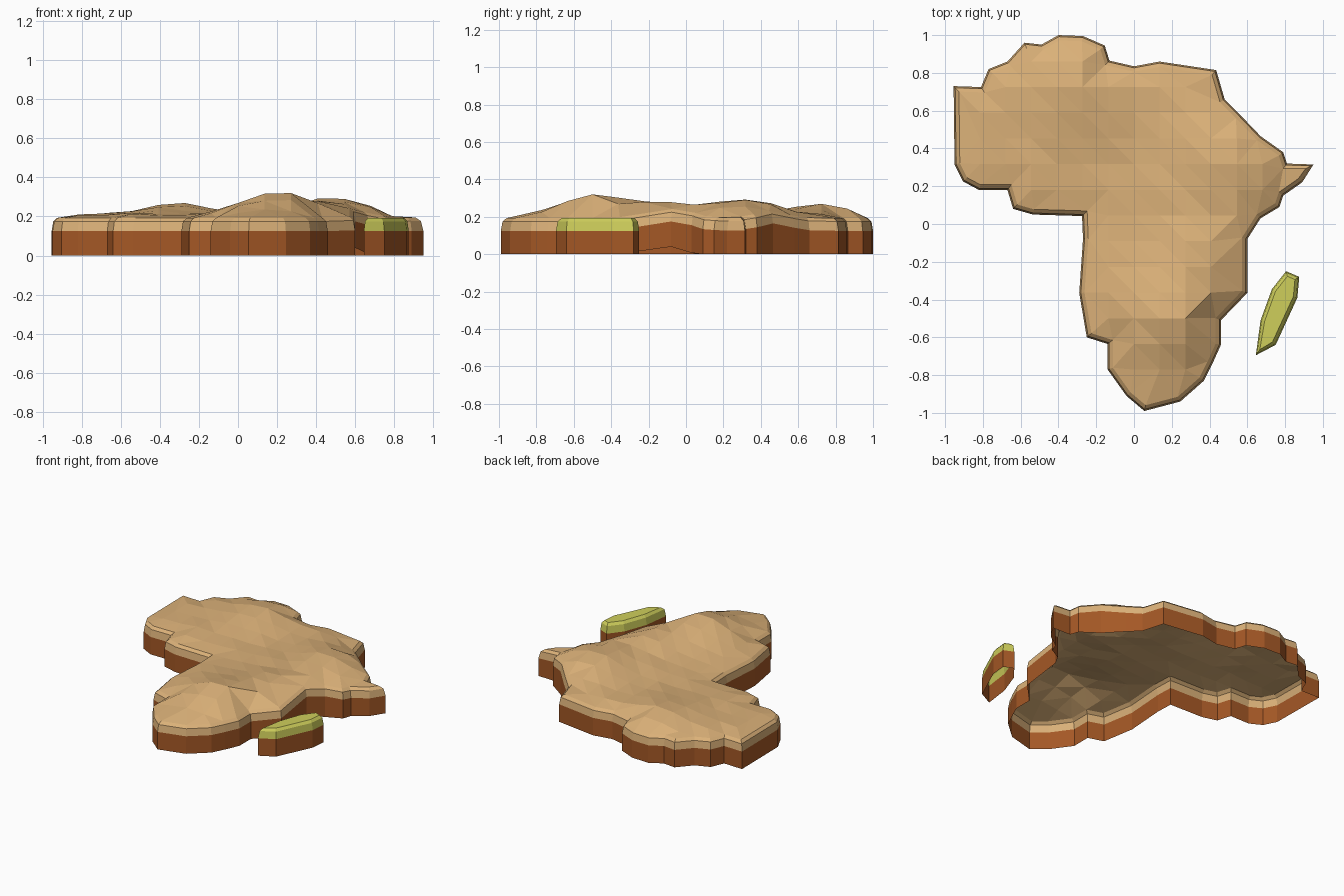
import bpy, math, random
from mathutils import Vector
from mathutils.geometry import delaunay_2d_cdt

if "Cube" in bpy.data.objects:
    bpy.data.objects.remove(bpy.data.objects["Cube"])

random.seed(4)


def material(name, rgb):
    m = bpy.data.materials.new(name)
    m.diffuse_color = (*rgb, 1)
    m.use_nodes = True
    m.node_tree.nodes["Principled BSDF"].inputs["Base Color"].default_value = m.diffuse_color
    return m


earth = material("red_brown_earth", (0.376, 0.098, 0.019))
sand = material("sand", (0.71, 0.44, 0.19))
grass = material("yellow_green", (0.62, 0.62, 0.105))

# Coastlines, anticlockwise seen from above
MAINLAND = [
    (.055, -.99), (.245, -.94), (.37, -.83), (.415, -.74), (.46, -.64), (.46, -.51),
    (.6, -.365), (.6, -.08), (.67, .03), (.77, .09), (.79, .15), (.89, .22),
    (.95, .315), (.81, .32), (.79, .38), (.67, .465), (.56, .58), (.48, .66),
    (.435, .815), (.135, .86), (0, .835), (-.13, .865), (-.155, .945), (-.27, .995),
    (-.4, 1), (-.49, .95), (-.58, .96), (-.67, .86), (-.77, .82), (-.81, .725),
    (-.955, .73), (-.95, .315), (-.905, .225), (-.82, .18), (-.67, .18), (-.64, .08),
    (-.535, .05), (-.275, .042), (-.27, -.08), (-.29, -.365), (-.25, -.6),
    (-.14, -.635), (-.14, -.77), (-.04, -.91)]
ISLAND = [(.645, -.695), (.75, -.64), (.865, -.39), (.875, -.28),
          (.805, -.25), (.73, -.345), (.67, -.51)]

# Highlands: x, y, height, spread
HILLS = [(.2, -.5, .105, .17), (.4, -.15, .06, .17),
         (.5, .31, .08, .18), (-.3, .72, .05, .16)]


def bump(x, y, cx, cy, s):
    return math.exp(-((x - cx) ** 2 + (y - cy) ** 2) / (2 * s * s))


def hills(x, y):
    return sum(h * bump(x, y, cx, cy, s) for cx, cy, h, s in HILLS)


def coast_lift(x, y):
    return .05 * bump(x, y, .6, -.08, .13) + .04 * bump(x, y, .67, .465, .12)


def inset(points, d):
    out, n = [], len(points)
    for i, p in enumerate(points):
        p = Vector(p)
        a = (p - Vector(points[i - 1])).normalized()
        b = (Vector(points[(i + 1) % n]) - p).normalized()
        na, nb = Vector((-a.y, a.x)), Vector((-b.y, b.x))
        m = (na + nb).normalized()
        out.append(p + m * d / max(m.dot(na), .6))
    return out


def edge_distance(p, points):
    best, inside = 9, False
    for i, b in enumerate(points):
        a, b = Vector(points[i - 1]), Vector(b)
        t = max(0, min(1, (p - a).dot(b - a) / (b - a).length_squared))
        best = min(best, (p - a - (b - a) * t).length)
        if (a.y > p.y) != (b.y > p.y) and p.x < a.x + (b.x - a.x) * (p.y - a.y) / (b.y - a.y):
            inside = not inside
    return best if inside else -best


def land(name, coast, top_mat, rim, step, terrain):
    """Hollow land slab: earth cliff, coloured bevelled rim, triangulated top."""
    n, verts, faces, mats = len(coast), [], [], []
    levels = [(0, 0), (0, .125), (rim * .3, .175), (rim, .193)]
    for k, (d, z) in enumerate(levels):
        for x, y in inset(coast, d):
            up = coast_lift(x, y) if terrain else 0
            if k == 0:
                up = .04 * bump(x, y, .6, -.08, .07) if terrain else 0
            verts.append((x, y, z + up))
    for k in range(3):
        for i in range(n):
            j = (i + 1) % n
            faces.append((k * n + i, k * n + j, k * n + n + j, k * n + n + i))
            mats.append(0 if k == 0 else 1)
    # Top surface: rim ring plus a regular grid of terrain points
    ring = [Vector(v[:2]) for v in verts[3 * n:]]
    pts = list(ring)
    if terrain:
        for i in range(-7, 8):
            for j in range(-8, 8):
                p = Vector((i * step, .045 + j * step))
                if edge_distance(p, ring) > .035:
                    pts.append(p)
    co, _, tris, orig, _, _ = delaunay_2d_cdt(
        pts, [(i, (i + 1) % n) for i in range(n)], [], 1, 1e-6)
    base = len(verts)
    for p, o in zip(co, orig):
        src = min(o) if o else 0
        if src < n:
            z = verts[3 * n + src][2]
        else:
            inland = min(1, edge_distance(p, ring) / .13)
            z = .195 + coast_lift(*p) * (1 - inland) + .02 * inland
            z += hills(*p) * (.5 + .5 * inland) + random.uniform(-.007, .007)
        verts.append((p.x, p.y, z))
    for t in tris:
        a, b, c = (co[i] for i in t)
        if (b - a).cross(c - a) < 0:
            t = t[::-1]
        faces.append(tuple(base + i for i in t))
        mats.append(1)
    me = bpy.data.meshes.new(name)
    me.from_pydata(verts, [], faces)
    me.materials.append(earth)
    me.materials.append(top_mat)
    me.polygons.foreach_set("material_index", mats)
    me.update()
    ob = bpy.data.objects.new(name, me)
    bpy.context.collection.objects.link(ob)
    return ob


land("mainland", MAINLAND, sand, .028, .136, True)
land("island", ISLAND, grass, .022, .1, False)
